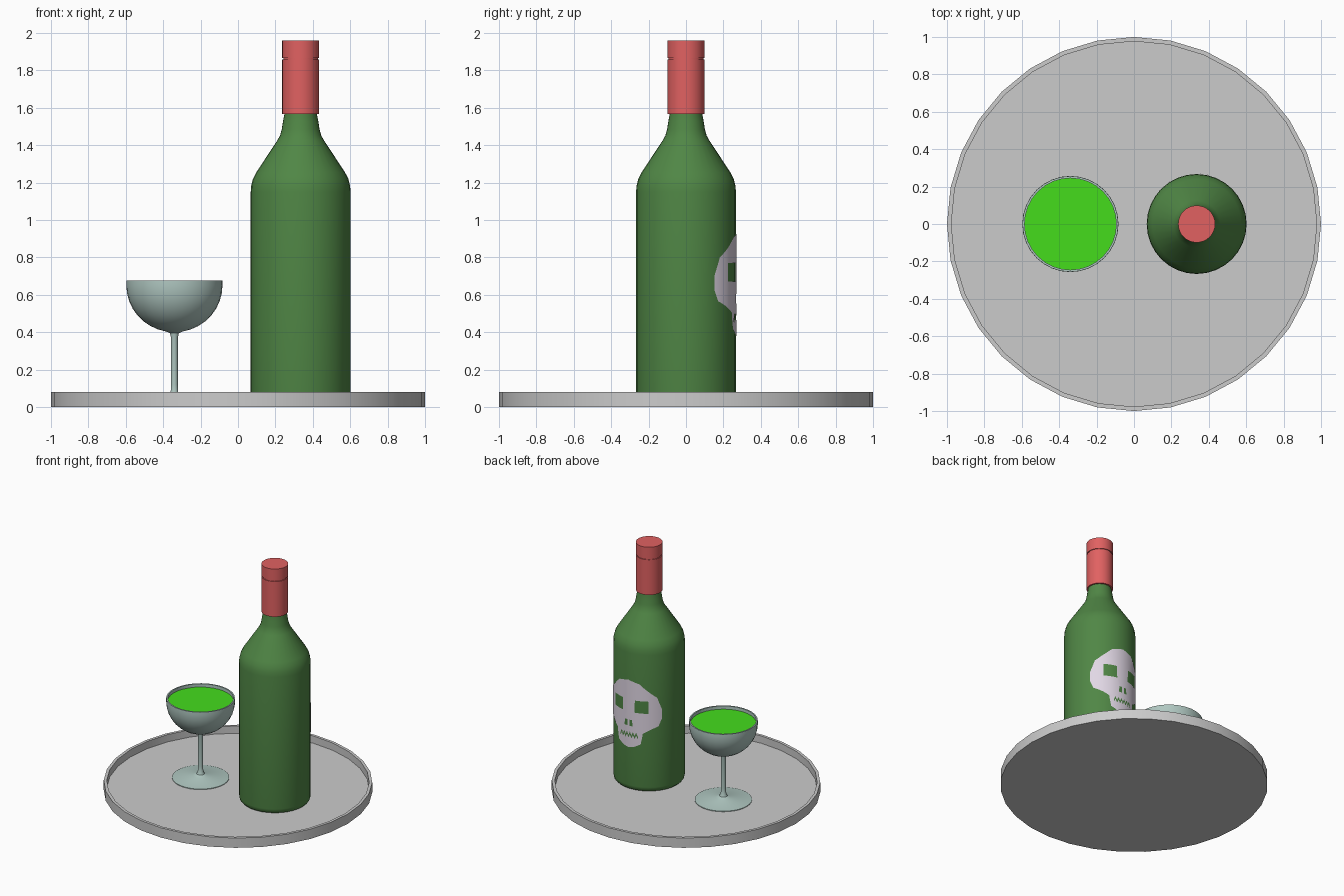
import bpy, bmesh
from math import sin, cos, pi, sqrt, radians

if "Cube" in bpy.data.objects:
    bpy.data.objects.remove(bpy.data.objects["Cube"])

def material(name, rgb):
    m = bpy.data.materials.new(name)
    m.diffuse_color = (*rgb, 1)
    m.use_nodes = True
    m.node_tree.nodes["Principled BSDF"].inputs["Base Color"].default_value = m.diffuse_color
    return m

def finish(bm, name, mat=None, angle=35):
    me = bpy.data.meshes.new(name)
    bm.to_mesh(me)
    bm.free()
    ob = bpy.data.objects.new(name, me)
    bpy.context.collection.objects.link(ob)
    if mat:
        me.materials.append(mat)
    bpy.ops.object.select_all(action='DESELECT')
    ob.select_set(True)
    bpy.context.view_layer.objects.active = ob
    bpy.ops.object.shade_smooth_by_angle(angle=radians(angle))
    return ob

def lathe(name, profile, cx=0, mat=None, segs=32, angle=35):
    """Revolve (radius, z) points, listed bottom to top outside, around x = cx."""
    bm = bmesh.new()
    rings = []
    for r, z in profile:
        n = segs if r > 0 else 1
        rings.append([bm.verts.new((cx + r * cos(2 * pi * i / segs), r * sin(2 * pi * i / segs), z))
                      for i in range(n)])
    for a, b in zip(rings, rings[1:]):
        for i in range(segs):
            j = (i + 1) % segs
            quad = [a[i % len(a)], a[j % len(a)], b[j % len(b)], b[i % len(b)]]
            bm.faces.new(list(dict.fromkeys(quad)))
    return finish(bm, name, mat, angle)

green = material("bottle_green", (0.08, 0.24, 0.06))
red = material("cap_red", (0.75, 0.12, 0.12))
glass = material("pale_glass", (0.43, 0.57, 0.53))
lime = material("drink_green", (0.058, 0.72, 0.012))
bone = material("label_white", (0.75, 0.68, 0.78))

BX, GX, FLOOR = 0.335, -0.34, 0.02

# Tray with a thin raised rim
lathe("tray", [(0, 0), (1, 0), (1, 0.08), (0.977, 0.08), (0.977, FLOOR), (0, FLOOR)])

# Bottle body, shoulder and neck
lathe("bottle", [(0, FLOOR), (0.225, FLOOR), (0.25, 0.027), (0.263, 0.042), (0.267, 0.065),
                 (0.267, 1.15), (0.264, 1.185), (0.255, 1.22), (0.237, 1.255), (0.125, 1.425),
                 (0.11, 1.452), (0.101, 1.485), (0.094, 1.53), (0.087, 1.565), (0.086, 1.6)], BX, green)

# Bottle cap: long sleeve, groove, top band
lathe("bottle_cap", [(0.08, 1.567), (0.099, 1.567), (0.099, 1.857), (0.093, 1.857),
                     (0.093, 1.866), (0.099, 1.866), (0.099, 1.96), (0, 1.96)], BX, red)

# Glass: foot, stem and hollow round bowl
outer = [(0.257 * sin(a), 0.65 - 0.25 * cos(a)) for a in [radians(10 * k) for k in range(1, 10)]]
inner = [(0.245 * sin(a), 0.65 - 0.238 * cos(a)) for a in [radians(10 * k) for k in range(9, -1, -1)]]
inner[-1] = (0, inner[-1][1])
lathe("glass", [(0, FLOOR), (0.213, FLOOR), (0.213, 0.025), (0.06, 0.042), (0.03, 0.055), (0.02, 0.08),
                (0.018, 0.12), (0.018, 0.37), (0.024, 0.395)] + outer
      + [(0.256, 0.676), (0.245, 0.676)] + inner, GX, glass)

# Drink surface
lathe("drink", [(0.245, 0.65), (0, 0.65)], GX, lime)

# Skull label: flat outline with holes, sliced and wrapped on the bottle's back
half = [(0.09, 0.908), (0.156, 0.845), (0.2, 0.8), (0.223, 0.7), (0.223, 0.626), (0.207, 0.565),
        (0.15, 0.53), (0.113, 0.505), (0.11, 0.48), (0.098, 0.415), (0.045, 0.385)]
loops = [[(0, 0.93)] + half + [(0, 0.376)] + [(-x, z) for x, z in reversed(half)]]
for s in (-1, 1):
    loops.append([(s * x, z) for x, z in [(0.055, 0.77), (0.15, 0.77), (0.15, 0.67), (0.05, 0.67)]])
    loops.append([(s * x, z) for x, z in [(0.01, 0.603), (0.03, 0.603), (0.038, 0.553), (0.01, 0.553)]])
zigzag = [(-0.078 + 0.013 * i, 0.465 + 0.03 * (i % 2)) for i in range(13)]
loops.append([(x, z + 0.011) for x, z in zigzag] + [(x, z - 0.011) for x, z in reversed(zigzag)])

bm = bmesh.new()
for pts in loops:
    vs = [bm.verts.new((x, 0, z)) for x, z in pts]
    for a, b in zip(vs, vs[1:] + vs[:1]):
        bm.edges.new((a, b))
bmesh.ops.triangle_fill(bm, use_beauty=True, use_dissolve=False, edges=bm.edges[:], normal=(0, 1, 0))
R = 0.2695
for k in range(-12, 13):
    bmesh.ops.bisect_plane(bm, geom=bm.verts[:] + bm.edges[:] + bm.faces[:], dist=1e-5,
                           plane_co=(R * sin(radians(5 * k)), 0, 0), plane_no=(1, 0, 0))
for v in bm.verts:
    v.co.y = sqrt(R * R - v.co.x ** 2)
    v.co.x += BX
bm.normal_update()
for f in bm.faces:
    if f.normal.y < 0:
        f.normal_flip()
finish(bm, "skull_label", bone)
